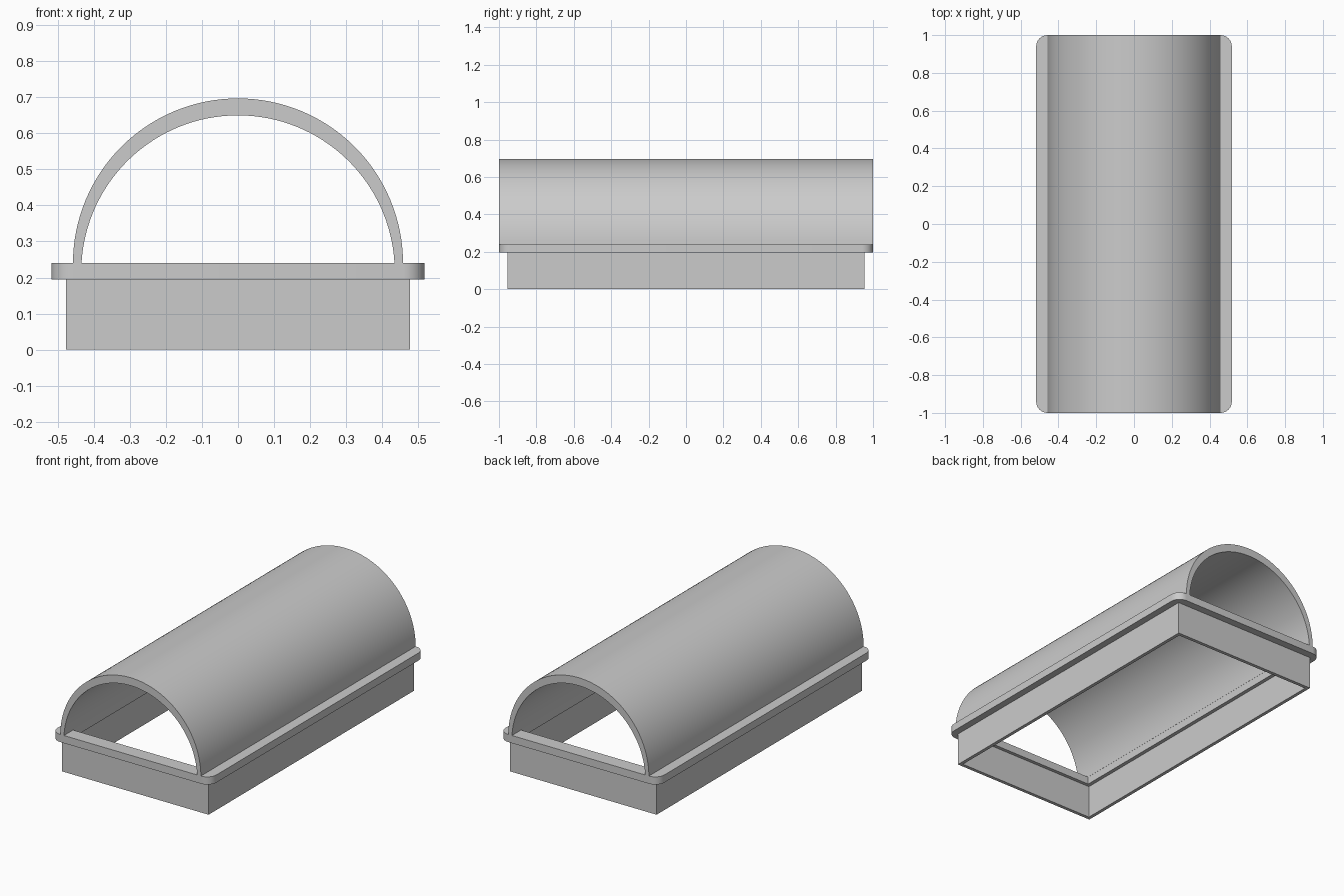
import bpy
import bmesh
from math import sin, cos, pi, asin

cube = bpy.data.objects.get("Cube")
if cube:
    bpy.data.objects.remove(cube, do_unlink=True)

grey = bpy.data.materials.new("light_grey")
grey.use_nodes = True
colour = (0.6, 0.6, 0.6, 1)
grey.diffuse_color = colour
grey.node_tree.nodes["Principled BSDF"].inputs["Base Color"].default_value = colour


def rectangle(hx, hy, radius=0, steps=8):
    """Counter-clockwise rectangle outline, with rounded corners."""
    points = []
    for i, (sx, sy) in enumerate([(1, 1), (-1, 1), (-1, -1), (1, -1)]):
        for k in range(steps + 1):
            a = (i + k / steps) * pi / 2
            points.append((sx * (hx - radius) + radius * cos(a),
                           sy * (hy - radius) + radius * sin(a)))
    return points


def arc(radius, centre, base, steps=64):
    """Arch outline from the right foot over the crown to the left foot."""
    start = asin((base - centre) / radius)
    angles = [start + (pi - 2 * start) * k / steps for k in range(steps + 1)]
    return [(radius * cos(a), centre + radius * sin(a)) for a in angles]


def band(name, outer, inner, low, high, place, closed):
    """Solid between two matching outlines, extruded from low to high."""
    bm = bmesh.new()
    rings = [[bm.verts.new(place(u, v, h)) for u, v in line]
             for line, h in ((outer, low), (outer, high), (inner, high), (inner, low))]
    n = len(outer)
    for i in range(n if closed else n - 1):
        j = (i + 1) % n
        for r in range(4):
            a, b = rings[r], rings[(r + 1) % 4]
            bm.faces.new((a[i], a[j], b[j], b[i]))
    if not closed:
        bm.faces.new([ring[0] for ring in rings])
        bm.faces.new([ring[-1] for ring in rings])
    bmesh.ops.remove_doubles(bm, verts=bm.verts, dist=0.0001)
    bmesh.ops.recalc_face_normals(bm, faces=bm.faces)
    mesh = bpy.data.meshes.new(name)
    bm.to_mesh(mesh)
    bm.free()
    mesh.materials.append(grey)
    obj = bpy.data.objects.new(name, mesh)
    bpy.context.collection.objects.link(obj)
    bpy.ops.object.select_all(action="DESELECT")
    obj.select_set(True)
    bpy.context.view_layer.objects.active = obj
    bpy.ops.object.shade_smooth_by_angle(angle=pi / 6)
    return obj


def upright(u, v, h):
    return (u, v, h)


def lengthwise(u, v, h):
    return (u, h, v)


FLANGE_LOW, FLANGE_TOP = 0.195, 0.24

# Open rectangular skirt
band("base_frame", rectangle(0.477, 0.955), rectangle(0.457, 0.935),
     0, FLANGE_LOW, upright, True)

# Rounded rim with a narrower opening
band("rim_flange", rectangle(0.518, 1, 0.06), rectangle(0.435, 0.915),
     FLANGE_LOW, FLANGE_TOP, upright, True)

# Vaulted cover, thicker at the crown
band("arched_cover", arc(0.458, 0.239, FLANGE_TOP), arc(0.435, 0.215, FLANGE_TOP),
     -1, 1, lengthwise, False)
